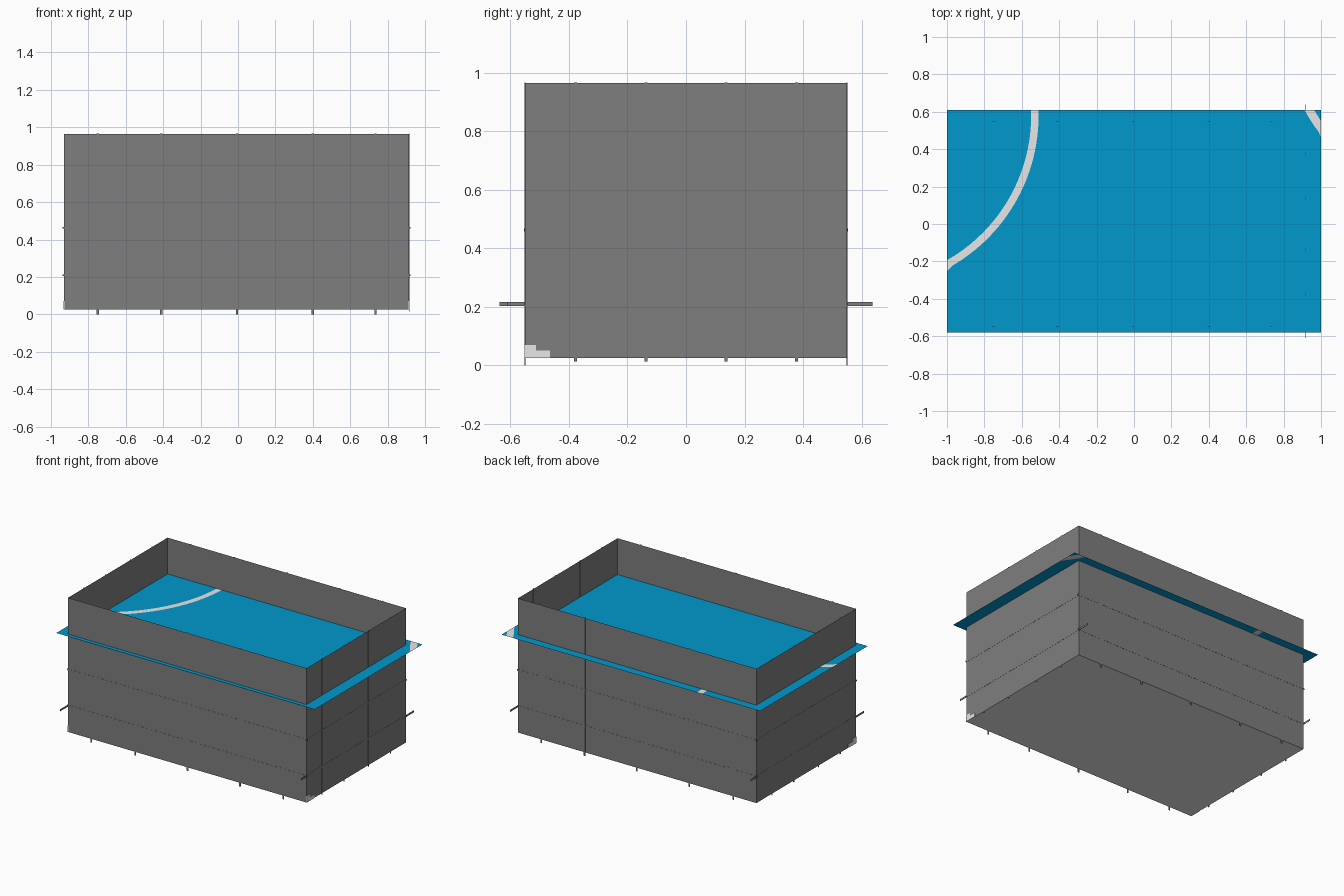
import bpy, bmesh, math

if "Cube" in bpy.data.objects:
    bpy.data.objects.remove(bpy.data.objects["Cube"])

X0, X1, Y, ZB, ZT = -0.93, 0.915, 0.55, 0.025, 0.964


def material(name, rgb):
    m = bpy.data.materials.new(name)
    m.diffuse_color = (*rgb, 1)
    m.use_nodes = True
    m.node_tree.nodes["Principled BSDF"].inputs["Base Color"].default_value = m.diffuse_color
    return m


GREY = material("wall grey", (0.21, 0.21, 0.21))
BLUE = material("water blue", (0.0, 0.314, 0.61))
PALE = material("pale grey", (0.8, 0.8, 0.8))


def finish(name, bm, *mats):
    me = bpy.data.meshes.new(name)
    bm.to_mesh(me)
    bm.free()
    for m in mats:
        me.materials.append(m)
    ob = bpy.data.objects.new(name, me)
    bpy.context.collection.objects.link(ob)
    return ob


def add_box(bm, lo, hi):
    r = bmesh.ops.create_cube(bm, size=1)
    for v in r["verts"]:
        v.co = [lo[i] if v.co[i] < 0 else hi[i] for i in range(3)]


# Open-topped tank made of thin sheets, with a pale floor
bm = bmesh.new()
add_box(bm, (X0, -Y, ZB), (X1, Y, ZT))
bmesh.ops.delete(bm, geom=[f for f in bm.faces
                           if f.calc_center_median().z > ZT - 0.01], context='FACES')
for f in bm.faces:
    f.material_index = 1 if f.calc_center_median().z < ZB + 0.01 else 0
finish("tank", bm, GREY, PALE)

# Water sheet cut in rows, with two curved pale bands
STEPS = 40
Y_LO, Y_HI, Z_W = -0.58, 0.61, 0.71


def arc_x(cx, cy, r, side, y):
    return cx + side * math.sqrt(max(r * r - (y - cy) ** 2, 0))


def breaks(y):
    xs = [-1.0,
          arc_x(-1.44, 0.58, 0.89, 1, y), arc_x(-1.44, 0.58, 0.93, 1, y),
          arc_x(1.65, 1.0, 0.835, -1, y), arc_x(1.65, 1.0, 0.79, -1, y), 1.0]
    return [min(1.0, max(-1.0, x)) for x in xs]


bm = bmesh.new()
for i in range(STEPS):
    ya = Y_LO + (Y_HI - Y_LO) * i / STEPS
    yb = Y_LO + (Y_HI - Y_LO) * (i + 1) / STEPS
    a, b = breaks(ya), breaks(yb)
    for k in range(5):
        if a[k + 1] - a[k] < 1e-5 and b[k + 1] - b[k] < 1e-5:
            continue
        f = bm.faces.new([bm.verts.new((x, y, Z_W)) for x, y in
                          ((a[k], ya), (a[k + 1], ya), (b[k + 1], yb), (b[k], yb))])
        f.material_index = k % 2
bmesh.ops.remove_doubles(bm, verts=bm.verts, dist=1e-5)
finish("water_sheet", bm, BLUE, PALE)

# Upright ribs straddling the walls
T = 0.001
bm = bmesh.new()
for s in (-1, 1):
    for x in (-0.75, -0.41, -0.005, 0.4, 0.735):
        add_box(bm, (x - 0.006, s * Y - T, 0.0), (x + 0.006, s * Y + T, 0.967))
for wx in (X0, X1):
    for y in (-0.377, -0.137, 0.137, 0.377):
        add_box(bm, (wx - T, y - 0.005, 0.014), (wx + T, y + 0.005, 0.967))
finish("upright_ribs", bm, GREY)

# Level rails: the lower end rails reach past the corners
bm = bmesh.new()
add_box(bm, (X0 - T, -0.638, 0.203), (X0 + T, 0.615, 0.216))
add_box(bm, (X1 - T, -0.61, 0.203), (X1 + T, 0.638, 0.216))
for wx in (X0, X1):
    add_box(bm, (wx - T, -Y - 0.004, 0.458), (wx + T, Y + 0.004, 0.468))
finish("end_rails", bm, GREY)

bm = bmesh.new()
for s in (-1, 1):
    for z in (0.21, 0.463):
        add_box(bm, (X0 - 0.008, s * Y - T, z - 0.004),
                (X1 + 0.008, s * Y + T, z + 0.004))
finish("side_rails", bm, GREY)

# Stepped pale patches at the lower front corners
bm = bmesh.new()
for wx in (X0, X1):
    add_box(bm, (wx - 0.003, -Y - 0.001, ZB), (wx + 0.003, -0.465, 0.05))
    add_box(bm, (wx - 0.003, -Y - 0.001, 0.05), (wx + 0.003, -0.513, 0.07))
finish("corner_patches", bm, PALE)
